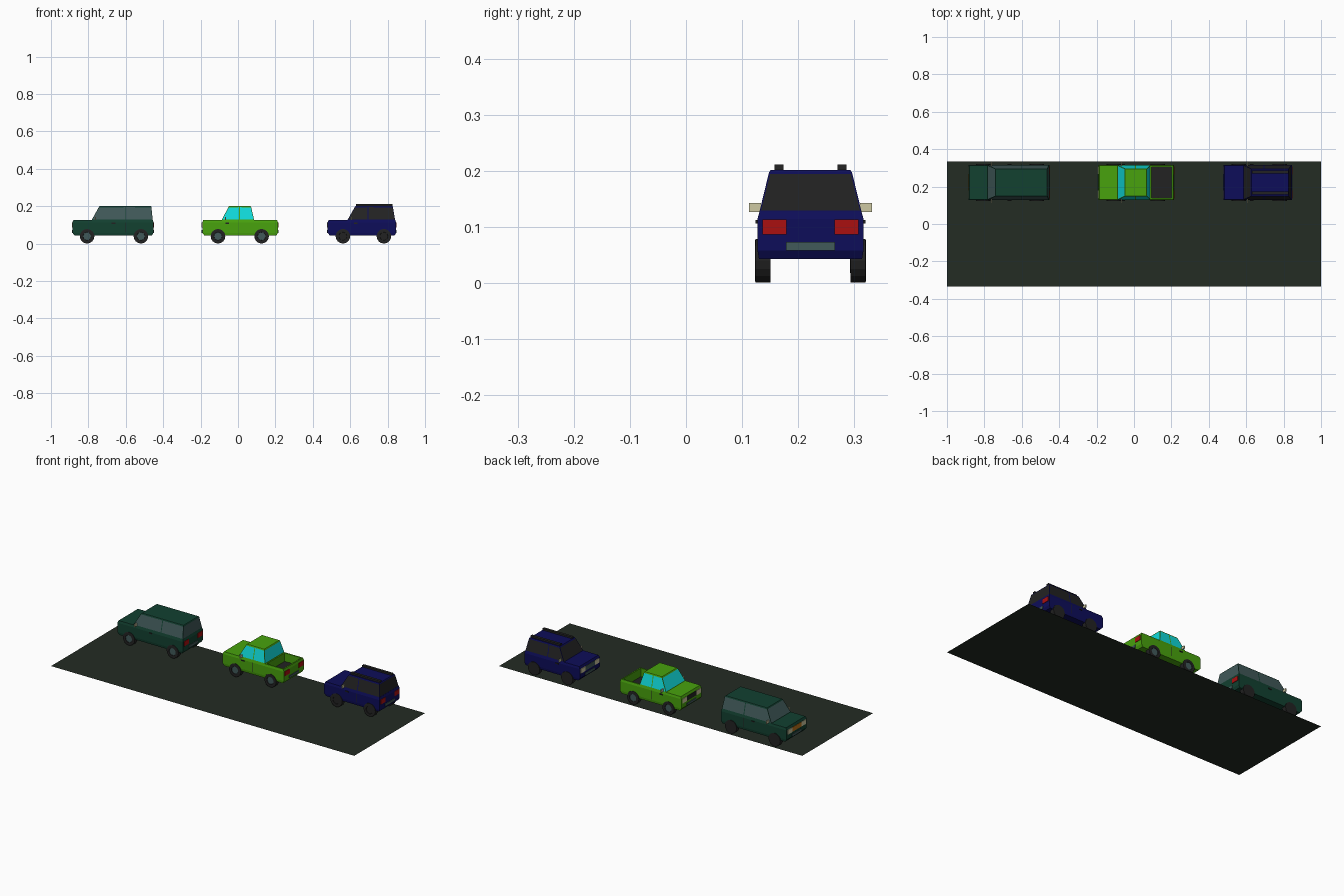
import bpy, bmesh, math
from mathutils import Vector

if "Cube" in bpy.data.objects:
    bpy.data.objects.remove(bpy.data.objects["Cube"])

def mat(name, r, g, b):
    m = bpy.data.materials.new(name)
    m.diffuse_color = (r, g, b, 1)
    m.use_nodes = True
    m.node_tree.nodes["Principled BSDF"].inputs["Base Color"].default_value = m.diffuse_color
    return m

GREEN = mat("dark_green", .006, .052, .030)
LIME = mat("lime", .065, .36, .004)
NAVY = mat("navy", .004, .004, .10)
GLASS = mat("grey_teal", .052, .10, .10)
CYAN = mat("cyan", .005, .70, .70)
BLACK = mat("near_black", .016, .016, .016)
RED = mat("red", .40, .005, .005)
BEIGE = mat("beige", .61, .58, .36)
ORANGE = mat("orange", .50, .17, .01)
ASPHALT = mat("asphalt", .017, .025, .017)
CY = 0.222  # centre line of the parked cars

def finish(bm, name, *mats):
    bmesh.ops.recalc_face_normals(bm, faces=bm.faces)
    me = bpy.data.meshes.new(name)
    bm.to_mesh(me)
    bm.free()
    for m in mats:
        me.materials.append(m)
    ob = bpy.data.objects.new(name, me)
    bpy.context.collection.objects.link(ob)
    return ob

def loft(rings):
    """Stack of rectangles (x0, x1, half_width, z) joined into a closed shell."""
    bm = bmesh.new()
    loops = [[bm.verts.new(p) for p in ((a, CY - w, z), (b, CY - w, z), (b, CY + w, z), (a, CY + w, z))]
             for a, b, w, z in rings]
    for lo, hi in zip(loops, loops[1:]):
        for i in range(4):
            j = (i + 1) % 4
            bm.faces.new((lo[i], lo[j], hi[j], hi[i]))
    bm.faces.new(loops[0][::-1])
    bm.faces.new(loops[-1])
    bmesh.ops.recalc_face_normals(bm, faces=bm.faces)
    return bm

def split(bm, x):
    bmesh.ops.bisect_plane(bm, geom=bm.verts[:] + bm.edges[:] + bm.faces[:],
                           plane_co=(x, 0, 0), plane_no=(1, 0, 0))

def box(name, x0, x1, y0, y1, z0, z1, m):
    bm = bmesh.new()
    bmesh.ops.create_cube(bm, size=1)
    for v in bm.verts:
        v.co = Vector(((x0 + x1) / 2 + v.co.x * (x1 - x0), (y0 + y1) / 2 + v.co.y * (y1 - y0),
                       (z0 + z1) / 2 + v.co.z * (z1 - z0)))
    return finish(bm, name, m)

def pair(name, x0, x1, d0, d1, z0, z1, m):
    """Two boxes mirrored about the centre line, d = distance from it."""
    box(name + "_near", x0, x1, CY - d1, CY - d0, z0, z1, m)
    box(name + "_far", x0, x1, CY + d0, CY + d1, z0, z1, m)

def wheel(name, x, side, hub):
    bm = bmesh.new()
    bmesh.ops.create_cone(bm, cap_ends=True, segments=16, radius1=.039, radius2=.039, depth=.027)
    for v in bm.verts:
        v.co = Vector((x + v.co.x, CY + side * (.0845 + v.co.z), .0395 + v.co.y))
    bmesh.ops.recalc_face_normals(bm, faces=bm.faces)
    # tyre shoulder, then recessed hub on the outer cap
    cap = max(bm.faces, key=lambda f: f.normal.y * side)
    bmesh.ops.inset_individual(bm, faces=[cap], thickness=.004, depth=.001)
    bmesh.ops.inset_individual(bm, faces=[cap], thickness=.013, depth=0)
    bmesh.ops.inset_individual(bm, faces=[cap], thickness=.001, depth=-.002)
    cap.material_index = 1
    finish(bm, name, BLACK, hub)

def car(n, x0, x1, base, roof, seam, wheels, paint, glass, hub, grille, mirror_x, bed=None):
    # lower body
    bm = loft([(x0 + .012, x1 - .008, .092, .043), (x0, x1, .0945, .058),
               (x0, x1, .0945, .114), (x0 + .006, x1 - .004, .091, .127)])
    if bed:
        split(bm, bed)
        top = max((f for f in bm.faces if f.normal.z > .9), key=lambda f: f.calc_center_median().x)
        bmesh.ops.inset_individual(bm, faces=[top], thickness=.011, depth=0)
        bmesh.ops.inset_individual(bm, faces=[top], thickness=.0005, depth=-.05)
        top.material_index = 1
    finish(bm, n + "_body", paint, BLACK)
    # cabin with inset windows, split at the door pillar
    (a, b), (c, d) = base, roof
    bm = loft([(a, b, .091, .127), (c, d, .074, .197), (c + .003, d - .003, .071, .201)])
    split(bm, seam)
    panes = [f for f in bm.faces if abs(f.normal.z) < .85
             and .15 < f.calc_center_median().z < .18]
    bmesh.ops.inset_individual(bm, faces=panes, thickness=.0035, depth=0)
    for f in panes:
        f.material_index = 1
    finish(bm, n + "_cabin", paint, glass)
    # wheels
    for i, x in enumerate(wheels):
        for s in (-1, 1):
            wheel(f"{n}_wheel_{'front' if i == 0 else 'rear'}_{'near' if s < 0 else 'far'}", x, s, hub)
    # lamps, grille, plates
    pair(n + "_headlight", x0 - .003, x0 + .003, .044, .086, .086, .113, BEIGE)
    pair(n + "_tail_light", x1 - .003, x1 + .003, .043, .086, .086, .113, RED)
    box(n + "_grille", x0 - .002, x0 + .003, CY - .044, CY + .044, .086, .113, grille)
    box(n + "_front_plate", x0 - .003, x0 + .004, CY - .044, CY + .044, .058, .073, GLASS)
    box(n + "_rear_plate", x1 - .004, x1 + .003, CY - .044, CY + .044, .058, .073, GLASS)
    # mirrors and door handles
    pair(n + "_mirror", mirror_x - .003, mirror_x + .003, .088, .110, .126, .142, BEIGE)
    pair(n + "_handle", seam - .075, seam - .055, .093, .098, .106, .112, BLACK)
    # door seams
    pair(n + "_door_seam", seam - .001, seam + .001, .094, .0949, .06, .114, BLACK)

car("van", -.885, -.452, (-.782, -.456), (-.743, -.463), -.60, (-.807, -.519),
    GREEN, GLASS, GLASS, ORANGE, -.762)
car("pickup", -.191, .213, (-.087, .086), (-.050, .070), .008, (-.107, .126),
    LIME, CYAN, GLASS, BLACK, -.066, bed=.086)
car("wagon", .479, .845, (.586, .840), (.625, .828), .695, (.561, .780),
    NAVY, BLACK, BLACK, GLASS, .607)

# roof rails on the wagon
pair("roof_rail", .63, .825, .048, .064, .2, .211, BLACK)

# parking ground sheet
bm = bmesh.new()
bmesh.ops.create_grid(bm, x_segments=1, y_segments=1, size=1)
for v in bm.verts:
    v.co.y *= .333
finish(bm, "parking_ground", ASPHALT)
